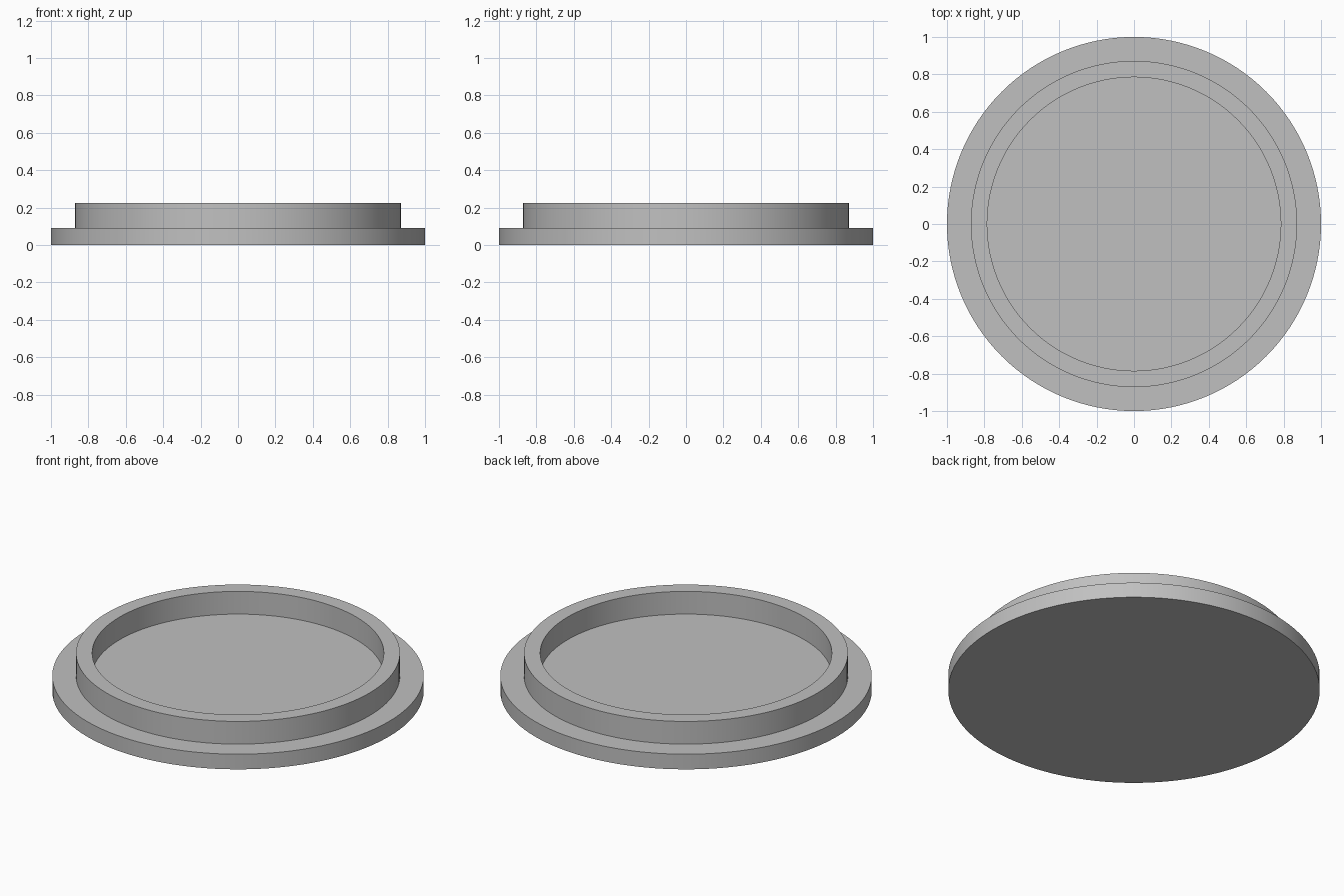
import bpy
import bmesh
import math

cube = bpy.data.objects.get("Cube")
if cube:
    bpy.data.objects.remove(cube, do_unlink=True)

# Single grey finish
grey = bpy.data.materials.new("plain grey")
grey.use_nodes = True
colour = (0.53, 0.53, 0.53, 1)
grey.diffuse_color = colour
grey.node_tree.nodes["Principled BSDF"].inputs["Base Color"].default_value = colour

# Stepped lid outline as (radius, height), from the base centre to the floor centre
FLANGE_TOP, RIM_TOP = 0.09, 0.225
profile = [(0, 0), (1, 0), (1, FLANGE_TOP), (0.872, FLANGE_TOP),
           (0.872, RIM_TOP), (0.785, RIM_TOP), (0.785, FLANGE_TOP), (0, FLANGE_TOP)]

# Spin the outline into a closed solid
bm = bmesh.new()
verts = [bm.verts.new((r, 0, z)) for r, z in profile]
edges = [bm.edges.new(pair) for pair in zip(verts, verts[1:])]
bmesh.ops.spin(bm, geom=verts + edges, cent=(0, 0, 0), axis=(0, 0, 1),
               angle=math.tau, steps=128, use_merge=False)
bmesh.ops.remove_doubles(bm, verts=bm.verts, dist=0.0001)
bmesh.ops.recalc_face_normals(bm, faces=bm.faces)
mesh = bpy.data.meshes.new("lid")
bm.to_mesh(mesh)
bm.free()

lid = bpy.data.objects.new("lid", mesh)
bpy.context.collection.objects.link(lid)
mesh.materials.append(grey)

# Smooth round walls with crisp steps
bpy.context.view_layer.objects.active = lid
lid.select_set(True)
bpy.ops.object.shade_smooth_by_angle(angle=math.radians(30))
